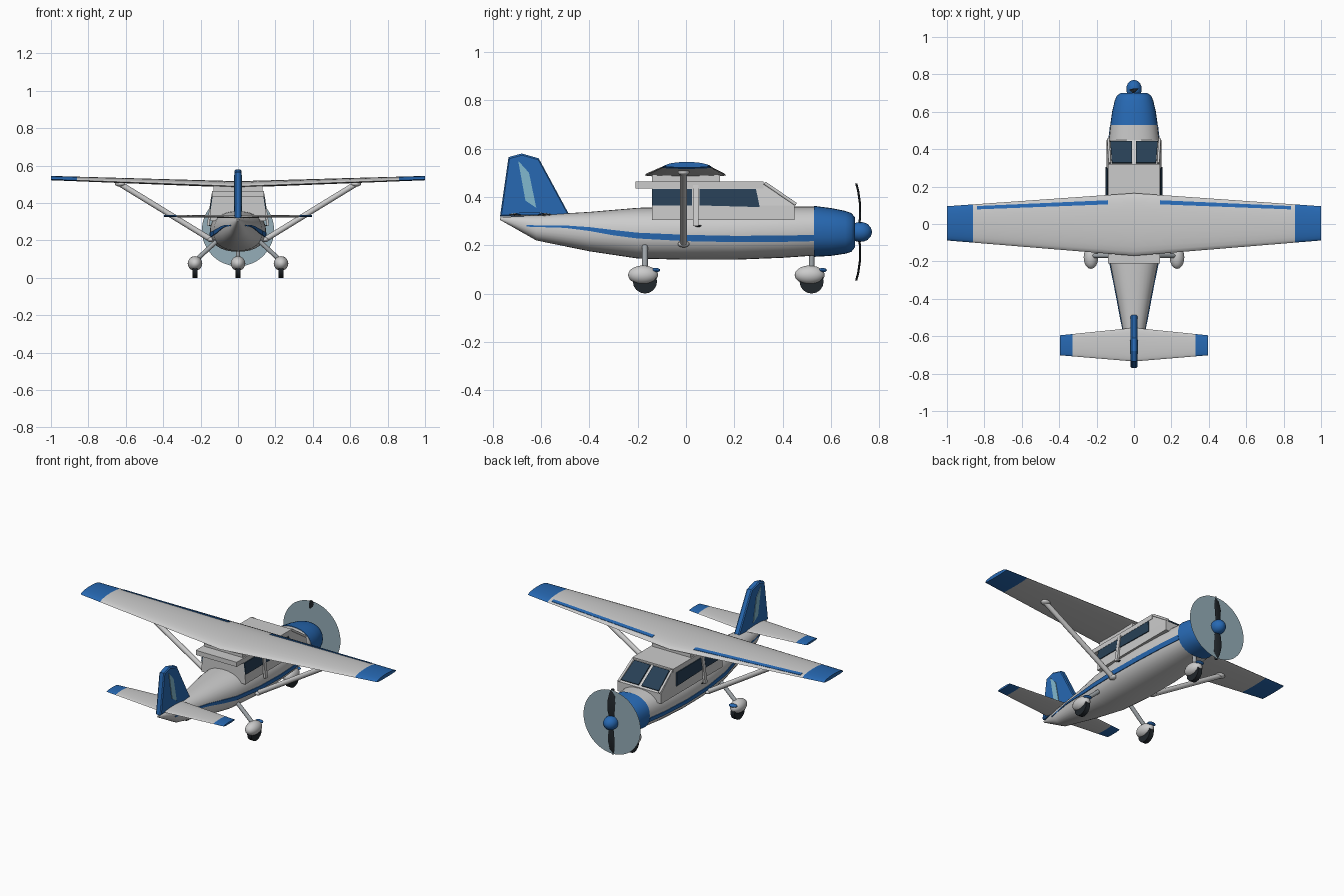
import bpy, bmesh, math
from mathutils import Vector

if "Cube" in bpy.data.objects:
    bpy.data.objects.remove(bpy.data.objects["Cube"])

def mat(name, r, g, b):
    m = bpy.data.materials.new(name)
    m.diffuse_color = (r, g, b, 1)
    m.use_nodes = True
    m.node_tree.nodes["Principled BSDF"].inputs["Base Color"].default_value = m.diffuse_color
    return m

WHITE = mat("white", 0.82, 0.82, 0.80)
BLUE = mat("blue", 0.02, 0.14, 0.45)
PALE = mat("pale_blue", 0.22, 0.48, 0.62)
GLASS = mat("glass", 0.02, 0.05, 0.09)
BLACK = mat("black", 0.015, 0.02, 0.025)
METAL = mat("metal", 0.35, 0.38, 0.40)
HAZE = mat("propeller_haze", 0.30, 0.42, 0.48)

def make(name, verts, faces, m, smooth=40):
    me = bpy.data.meshes.new(name)
    bm = bmesh.new()
    vs = [bm.verts.new(v) for v in verts]
    for f in faces:
        bm.faces.new([vs[i] for i in f])
    bmesh.ops.recalc_face_normals(bm, faces=bm.faces)
    bm.to_mesh(me)
    bm.free()
    ob = bpy.data.objects.new(name, me)
    bpy.context.collection.objects.link(ob)
    me.materials.append(m)
    if smooth:
        bpy.ops.object.select_all(action='DESELECT')
        bpy.context.view_layer.objects.active = ob
        ob.select_set(True)
        bpy.ops.object.shade_smooth_by_angle(angle=math.radians(smooth))
    return ob

def loft(name, rings, m, smooth=40):
    n = len(rings[0])
    faces = [(k*n+i, k*n+(i+1) % n, (k+1)*n+(i+1) % n, (k+1)*n+i)
             for k in range(len(rings)-1) for i in range(n)]
    faces += [tuple(range(n)), tuple(range((len(rings)-1)*n, len(rings)*n))]
    return make(name, [p for r in rings for p in r], faces, m, smooth)

def prism(name, pts, offset, m):
    # flat outline thickened by an offset vector
    return loft(name, [pts, [Vector(p)+Vector(offset) for p in pts]], m, 0)

def box(name, x, y0, y1, z0, z1, m):
    return prism(name, [(-x, y0, z0), (x, y0, z0), (x, y1, z0), (-x, y1, z0)], (0, 0, z1-z0), m)

def rod(name, a, b, r, m, n=12):
    a, b = Vector(a), Vector(b)
    d = (b-a).normalized()
    u = d.orthogonal().normalized()
    v = d.cross(u)
    ang = [2*math.pi*i/n for i in range(n)]
    return loft(name, [[c+r*(u*math.cos(t)+v*math.sin(t)) for t in ang] for c in (a, b)], m)

def ball(name, c, size, m):
    bpy.ops.mesh.primitive_uv_sphere_add(segments=24, ring_count=14, location=c)
    ob = bpy.context.object
    ob.name = name
    ob.scale = size
    ob.data.materials.append(m)
    bpy.ops.object.shade_smooth()

# Fuselage: stations of y, bottom z, top z, half width
BODY = [(-0.77, 0.305, 0.315, 0.006), (-0.62, 0.22, 0.325, 0.05), (-0.4, 0.175, 0.338, 0.09),
        (-0.2, 0.145, 0.355, 0.13), (0, 0.14, 0.36, 0.148), (0.2, 0.14, 0.36, 0.15),
        (0.4, 0.148, 0.36, 0.14), (0.53, 0.157, 0.36, 0.125)]
COWL = [(0.53, 0.152, 0.363, 0.127), (0.6, 0.156, 0.354, 0.117), (0.66, 0.165, 0.342, 0.103),
        (0.685, 0.173, 0.333, 0.093), (0.7, 0.192, 0.315, 0.072)]
P = 2/2.3

def section(y, zb, zt, w, n=32):
    ring = []
    for i in range(n):
        c, s = math.cos(2*math.pi*i/n), math.sin(2*math.pi*i/n)
        ring.append((w*math.copysign(abs(c)**P, c), y,
                     (zb+zt)/2 + (zt-zb)/2*math.copysign(abs(s)**P, s)))
    return ring

loft("fuselage", [section(*s) for s in BODY], WHITE)
loft("engine_cowl", [section(*s) for s in COWL], BLUE, 50)

def side_x(y, z):
    for a, b in zip(BODY, BODY[1:]):
        if a[0] <= y <= b[0]:
            t = (y-a[0])/(b[0]-a[0])
            _, zb, zt, w = [p+(q-p)*t for p, q in zip(a, b)]
            d = abs(z-(zb+zt)/2)/((zt-zb)/2)
            return w*max(0, 1-d**2.3)**(1/2.3)

# Side stripes follow the fuselage skin
STRIPE = [(-0.66, 0.28, 0.003), (-0.5, 0.277, 0.005), (-0.4, 0.267, 0.008), (-0.3, 0.252, 0.011),
          (-0.2, 0.24, 0.012), (0, 0.23, 0.013), (0.2, 0.226, 0.013), (0.4, 0.227, 0.013), (0.53, 0.23, 0.013)]
for s, side in ((-1, "left"), (1, "right")):
    rings = [[(s*(side_x(y, z+k*h)+o), y, z+k*h) for k, o in
              ((-1, -0.004), (1, -0.004), (1, 0.004), (-1, 0.004))] for y, z, h in STRIPE]
    loft(side+"_stripe", rings, BLUE, 30)

# Cabin, roof and wing pylon
def level(z, x, y0, y1):
    return [(-x, y0, z), (x, y0, z), (x, y1, z), (-x, y1, z)]

loft("cabin", [level(0.305, 0.148, -0.14, 0.45), level(0.365, 0.146, -0.14, 0.45),
               level(0.46, 0.132, -0.14, 0.31)], WHITE, 0)
box("roof", 0.138, -0.21, 0.32, 0.436, 0.464, WHITE)
box("wing_pylon", 0.13, -0.14, 0.14, 0.46, 0.495, WHITE)

# Cabin glass and door pillars
def wall_x(z):
    return 0.147 - (z-0.365)*0.147

for s, side in ((-1, "left"), (1, "right")):
    for nm, pts in (("rear", [(-0.14, 0.365), (0.025, 0.365), (0.025, 0.432), (-0.14, 0.432)]),
                    ("front", [(0.055, 0.365), (0.305, 0.358), (0.29, 0.432), (0.055, 0.432)])):
        prism(f"{side}_{nm}_window", [(s*(wall_x(z)-0.004), y, z) for y, z in pts], (s*0.008, 0, 0), GLASS)
    prism(side+"_door_pillar", [(s*(wall_x(z)-0.006), y, z) for y, z in
          ((0.03, 0.28), (0.052, 0.28), (0.052, 0.45), (0.03, 0.45))], (s*0.013, 0, 0), WHITE)
    ball(side+"_door_handle", (s*0.15, 0.05, 0.28), (0.004, 0.014, 0.004), BLACK)
    prism(side+"_windshield", [(s*x, 0.45-(z-0.365)*1.474, z) for x, z in
          ((0.01, 0.372), (0.127, 0.372), (0.118, 0.45), (0.01, 0.45))], (0, 0.005, 0.006), GLASS)
    rod(side+"_windshield_post", (s*0.13, 0.325, 0.458), (s*0.137, 0.455, 0.369), 0.007, WHITE)

# Lifting surfaces: half-span chord edges, edge height, upper and lower bulge
def surface(root, tip, span):
    def at(x):
        t = abs(x)/span
        return [p+(q-p)*t for p, q in zip(root, tip)]
    def ring(x, n=24):
        f, b, z, up, dn = at(x)
        out = []
        for i in range(n):
            a = 2*math.pi*i/n
            s = math.sin(a)
            out.append((x, (f+b)/2+(f-b)/2*math.cos(a), z+s*(up if s > 0 else dn)))
        return out
    return at, ring

wing_at, wing = surface((0.165, -0.17, 0.49, 0.027, 0.008), (0.095, -0.088, 0.527, 0.018, 0.005), 1)
_, tail = surface((-0.555, -0.735, 0.326, 0.01, 0.006), (-0.595, -0.702, 0.33, 0.007, 0.005), 0.395)
for nm, ring, joint, end in (("wing", wing, 0.86, 1), ("tailplane", tail, 0.33, 0.395)):
    loft(nm, [ring(x) for x in (-joint, 0, joint)], WHITE, 60)
    for s, side in ((-1, "left"), (1, "right")):
        loft(f"{side}_{nm}_tip", [ring(s*joint), ring(s*end)], BLUE, 60)

for s, side in ((-1, "left"), (1, "right")):
    # Stripe on top of each wing
    rings = []
    for x, ya, yb in ((0.14, 0.105, 0.127), (0.84, 0.078, 0.096)):
        f, b, z, up, _ = wing_at(x)
        h = [z+up*math.sqrt(1-((y-(f+b)/2)/((f-b)/2))**2) for y in (ya, yb)]
        rings.append([(s*x, ya, h[0]-0.003), (s*x, yb, h[1]-0.003),
                      (s*x, yb, h[1]+0.002), (s*x, ya, h[0]+0.003)])
    loft(side+"_wing_stripe", rings, BLUE, 0)
    # Wing strut with end fittings
    top, low = (s*0.63, -0.01, 0.502), (s*0.145, -0.01, 0.205)
    rod(side+"_wing_strut", top, low, 0.015, WHITE, 16)
    ball(side+"_strut_top_fitting", top, (0.028, 0.024, 0.014), WHITE)
    ball(side+"_strut_low_fitting", low, (0.02, 0.024, 0.014), WHITE)

# Tail fin with pale flash
def fin_ring(x, k):
    c = Vector((0, -0.65, 0.44))
    return [Vector((x, *(Vector((0, y, z))-c).yz*k + c.yz)) for y, z in
            ((-0.77, 0.32), (-0.735, 0.565), (-0.68, 0.58), (-0.61, 0.56), (-0.48, 0.32))]

loft("tail_fin", [fin_ring(-0.018, 0.95), fin_ring(-0.012, 1), fin_ring(0.012, 1), fin_ring(0.018, 0.95)], BLUE, 0)
for s, side in ((-1, "left"), (1, "right")):
    prism(side+"_fin_flash", [(s*0.015, y, z) for y, z in
          ((-0.695, 0.55), (-0.65, 0.5), (-0.62, 0.355), (-0.665, 0.385))], (s*0.006, 0, 0), PALE)

# Landing gear
for nm, x, y, hip in (("left", -0.23, -0.17, (-0.11, -0.17, 0.20)), ("right", 0.23, -0.17, (0.11, -0.17, 0.20)),
                      ("nose", 0, 0.52, (0, 0.52, 0.18))):
    rod(nm+"_wheel", (x-0.014, y, 0.05), (x+0.014, y, 0.05), 0.05, BLACK, 16)
    ball(nm+"_wheel_fairing", (x, y-0.008, 0.077), (0.039, 0.062, 0.039), WHITE)
    ball(nm+"_fairing_flash", (x, y+0.045, 0.097), (0.026, 0.018, 0.009), BLUE)
    rod(nm+"_gear_leg", (x, y, 0.09), hip, 0.012, METAL)

# Spinner, propeller blades and spinning disc
HUB = Vector((0, 0.715, 0.255))
SPIN = [(0.695, 0.036), (0.715, 0.041), (0.735, 0.04), (0.752, 0.033), (0.765, 0.019), (0.77, 0.004)]
loft("spinner", [[(r*math.cos(a), y, HUB.z+r*math.sin(a)) for a in
     [2*math.pi*i/24 for i in range(24)]] for y, r in SPIN], BLUE, 50)
for s, nm in ((1, "upper"), (-1, "lower")):
    rings = []
    for r, w, y in ((0.02, 0.012, 0.715), (0.06, 0.021, 0.721), (0.12, 0.025, 0.72), (0.17, 0.018, 0.713), (0.2, 0.007, 0.705)):
        rings.append([(s*w*math.cos(a), y+0.0035*math.sin(a)+0.003*math.cos(a), HUB.z+s*r)
                      for a in [2*math.pi*i/10 for i in range(10)]])
    loft(nm+"_propeller_blade", rings, BLACK, 60)
make("propeller_disc", [(0.193*math.cos(2*math.pi*i/48), 0.712, HUB.z+0.193*math.sin(2*math.pi*i/48))
                        for i in range(48)], [tuple(range(48))], HAZE, 0)
